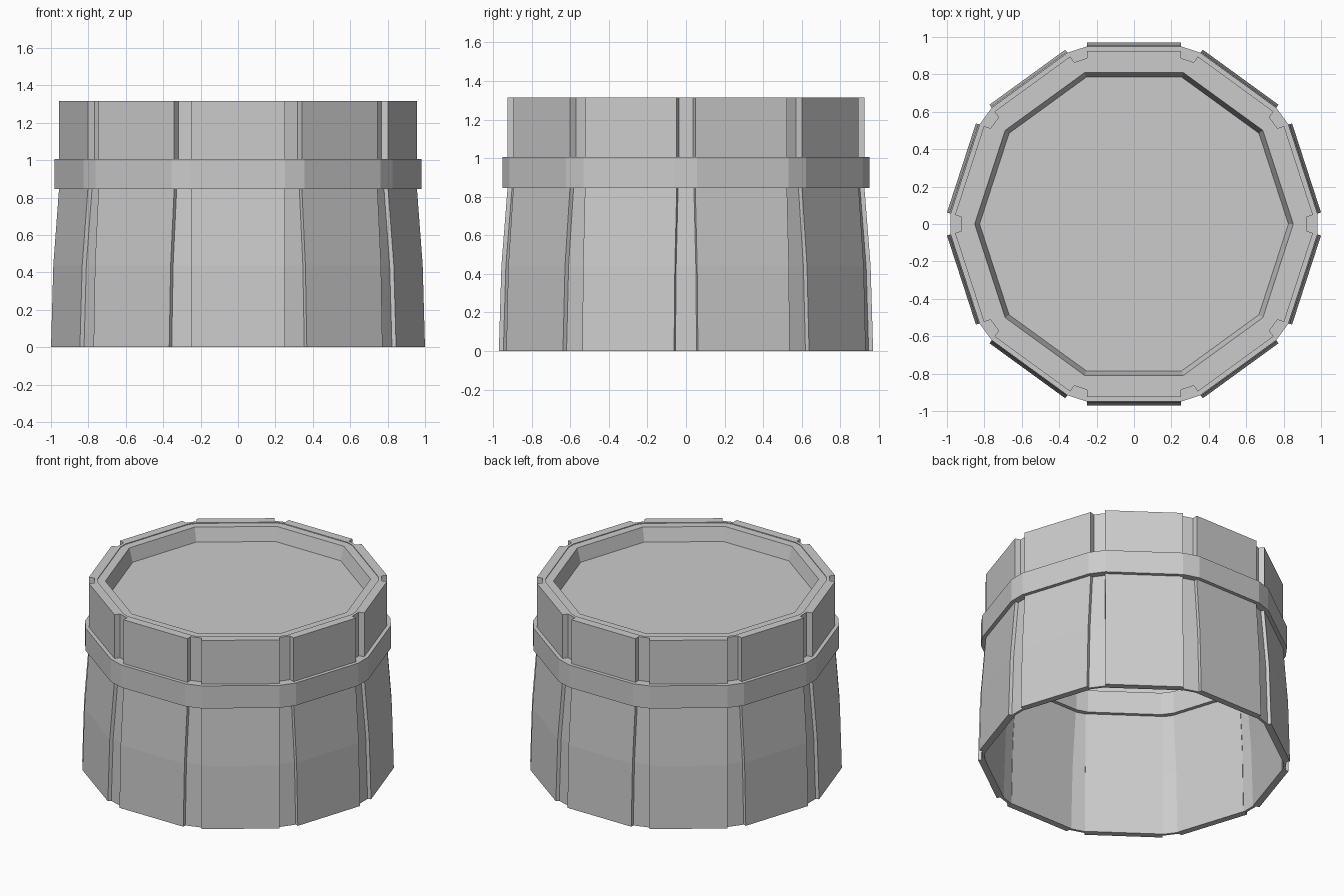
import bpy, bmesh
from math import cos, sin, pi, radians

if "Cube" in bpy.data.objects:
    bpy.data.objects.remove(bpy.data.objects["Cube"])

SIDES = 10
STEP = 2 * pi / SIDES
HALF = 0.25          # half width of a stave


def finish(name, bm):
    bmesh.ops.recalc_face_normals(bm, faces=bm.faces)
    me = bpy.data.meshes.new(name)
    bm.to_mesh(me)
    bm.free()
    ob = bpy.data.objects.new(name, me)
    bpy.context.collection.objects.link(ob)
    return ob


def plank(bm, profile, half, thick, ang):
    """Flat upright board facing `ang`, following (distance, z) points."""
    rows = []
    for d, z in profile:
        row = []
        for r, t in ((d, -half), (d, half), (d - thick, half), (d - thick, -half)):
            row.append(bm.verts.new((r * cos(ang) - t * sin(ang),
                                     r * sin(ang) + t * cos(ang), z)))
        rows.append(row)
    for a, b in zip(rows, rows[1:]):
        for i in range(4):
            j = (i + 1) % 4
            bm.faces.new((a[i], a[j], b[j], b[i]))
    bm.faces.new(rows[0])
    bm.faces.new(rows[-1])


def tier(name, profile, thick, inset, strip_thick):
    """Ring of staves plus recessed strips closing the corner gaps."""
    staves, strips = bmesh.new(), bmesh.new()
    corner = [(d * cos(pi / 10) + HALF * sin(pi / 10) - inset, z) for d, z in profile]
    for k in range(SIDES):
        plank(staves, profile, HALF, thick, (k + 0.5) * STEP)
        plank(strips, corner, 0.057, strip_thick, k * STEP)
    finish(name + "_staves", staves)
    finish(name + "_gap_strips", strips)


def ring_points(d, half):
    """Corners of a ten-sided ring with cut corners (half = 0: sharp corners)."""
    pts = []
    for k in range(SIDES):
        a = (k + 0.5) * STEP
        for t in (-half, half):
            pts.append((d * cos(a) - t * sin(a), d * sin(a) + t * cos(a)))
    return pts


def loft(bm, loops, closed=False):
    rows = [[bm.verts.new((x, y, z)) for x, y in pts] for pts, z in loops]
    pairs = list(zip(rows, rows[1:])) + ([(rows[-1], rows[0])] if closed else [])
    for a, b in pairs:
        n = len(a)
        for i in range(n):
            j = (i + 1) % n
            bm.faces.new((a[i], a[j], b[j], b[i]))
    if not closed:
        bm.faces.new(rows[0])
        bm.faces.new(rows[-1])


# curved lower staves and straight upper staves
tier("lower", [(0.97, 0), (0.957, 0.44), (0.925, 0.845)], 0.045, 0.022, 0.018)
tier("upper", [(0.925, 1.0), (0.925, 1.315)], 0.06, 0.036, 0.02)

# hoop between the two tiers
bm = bmesh.new()
outer, inner = ring_points(0.95, HALF), ring_points(0.855, 0.235)
loft(bm, [(outer, 0.845), (outer, 1.005), (inner, 1.005), (inner, 0.845)], True)
finish("hoop", bm)

# lid with a shallow recess
bm = bmesh.new()


def decagon(apothem):
    r = apothem / cos(pi / SIDES)
    return [(r * cos(k * STEP), r * sin(k * STEP)) for k in range(SIDES)]


loft(bm, [(decagon(0.87), 1.19), (decagon(0.87), 1.31),
          (decagon(0.81), 1.31), (decagon(0.785), 1.215)])
finish("lid", bm)
